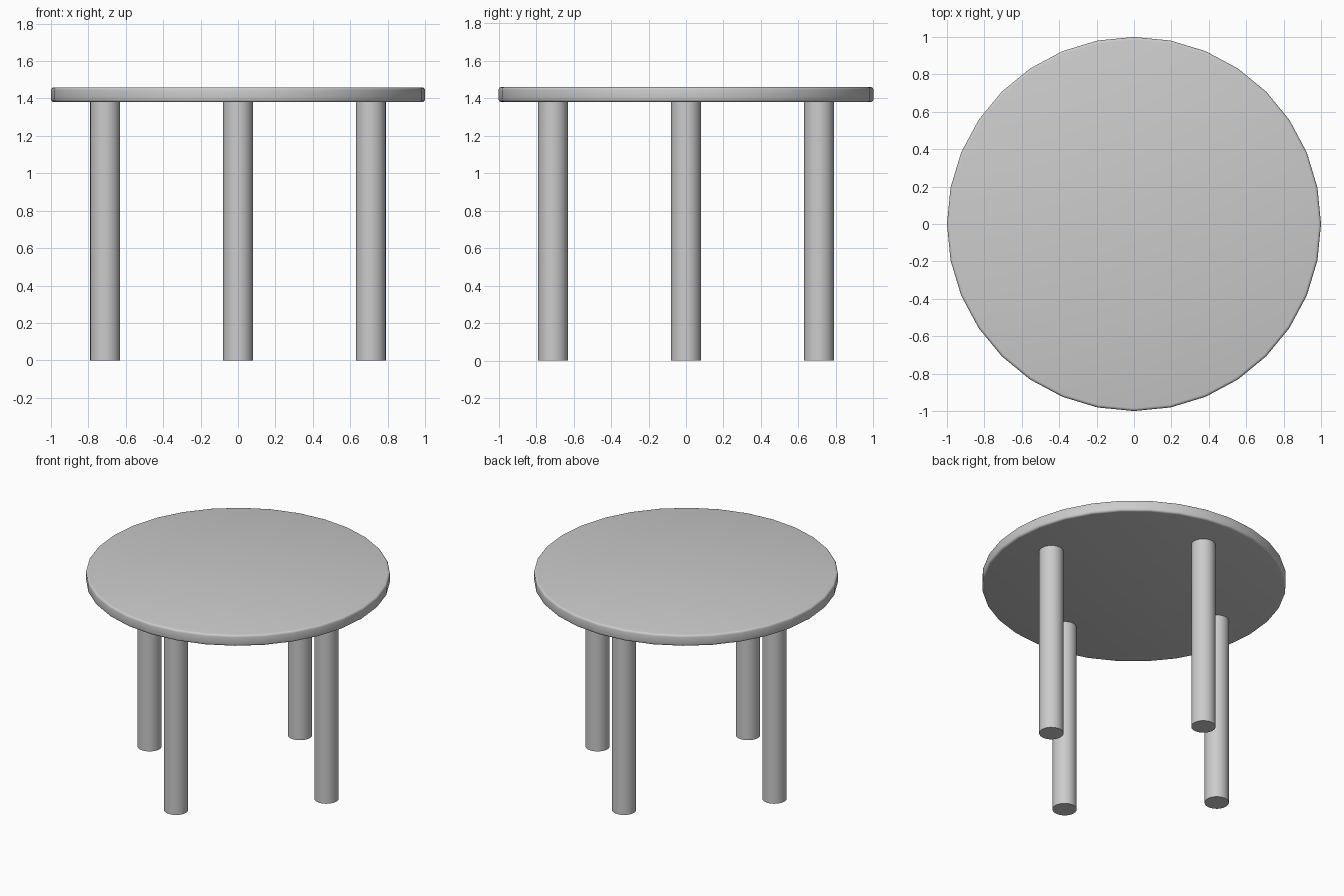
import bpy
from math import radians

if "Cube" in bpy.data.objects:
    bpy.data.objects.remove(bpy.data.objects["Cube"])

TOP_Z, UNDER_Z = 1.46, 1.38
LEG_RADIUS, LEG_OFFSET = 0.08, 0.71


def cylinder(name, radius, z0, z1, x=0, y=0, bevel=0):
    bpy.ops.mesh.primitive_cylinder_add(vertices=32, radius=radius, depth=z1 - z0,
                                        location=(x, y, (z0 + z1) / 2))
    ob = bpy.context.object
    ob.name = name
    if bevel:
        mod = ob.modifiers.new("rounded_rim", 'BEVEL')
        mod.width = bevel
        mod.segments = 3
        mod.limit_method = 'ANGLE'
        mod.angle_limit = radians(40)
        bpy.ops.object.modifier_apply(modifier=mod.name)
    bpy.ops.object.shade_smooth_by_angle(angle=radians(35))
    return ob


# Round tabletop with softened rim
cylinder("tabletop", 1.0, UNDER_Z, TOP_Z, bevel=0.015)

# Four round legs, one on each axis direction
for name, dx, dy in (("front_leg", 0, -1), ("back_leg", 0, 1),
                     ("left_leg", -1, 0), ("right_leg", 1, 0)):
    cylinder(name, LEG_RADIUS, 0, UNDER_Z, dx * LEG_OFFSET, dy * LEG_OFFSET)
